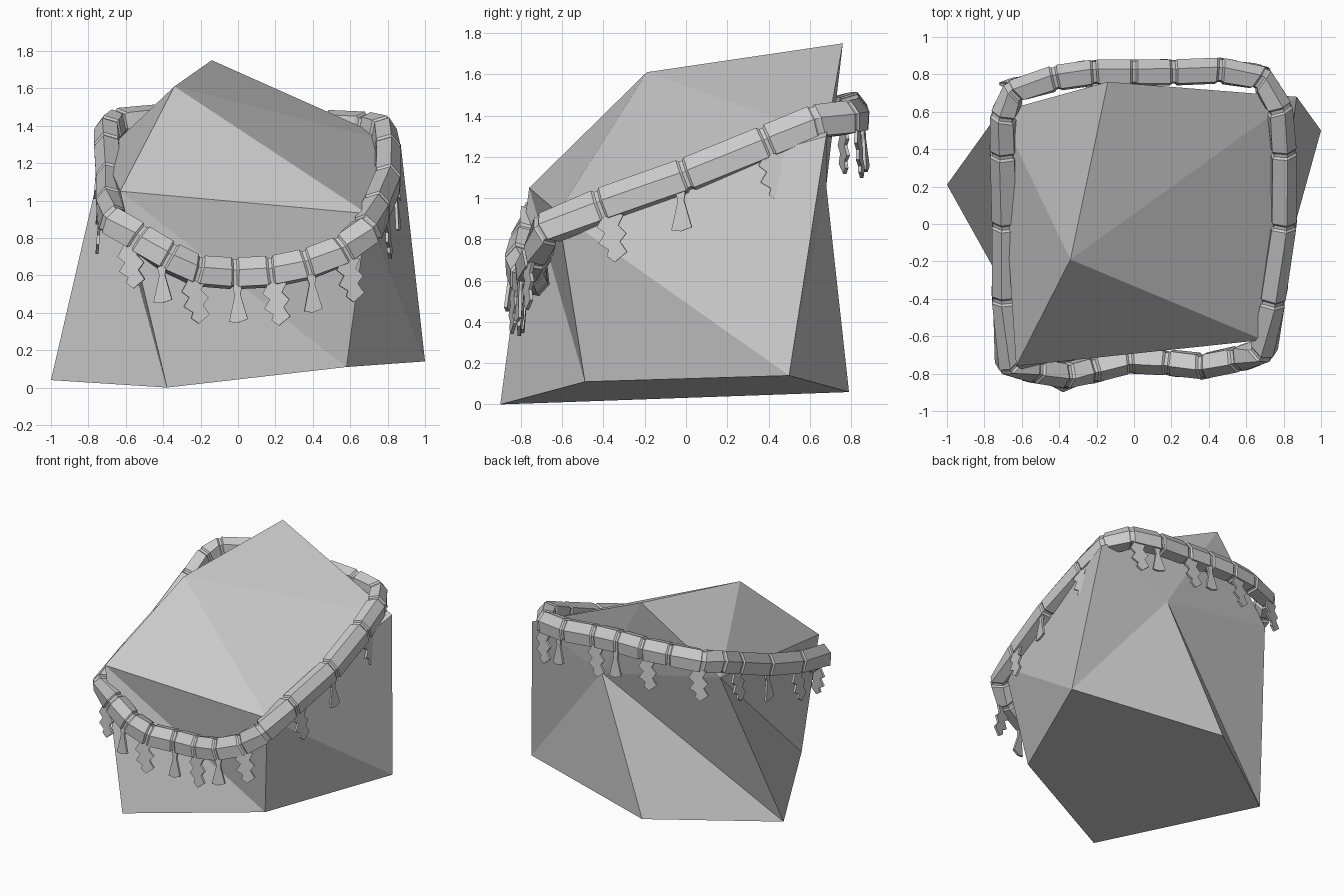
import bpy, bmesh
from mathutils import Vector
from mathutils.geometry import intersect_point_line

if "Cube" in bpy.data.objects:
    bpy.data.objects.remove(bpy.data.objects["Cube"])


def make_object(name, verts, faces):
    bm = bmesh.new()
    vs = [bm.verts.new(v) for v in verts]
    for f in faces:
        bm.faces.new([vs[i] for i in f])
    bmesh.ops.recalc_face_normals(bm, faces=bm.faces)
    mesh = bpy.data.meshes.new(name)
    bm.to_mesh(mesh)
    bm.free()
    ob = bpy.data.objects.new(name, mesh)
    bpy.context.collection.objects.link(ob)
    return ob


# Boulder: a distorted twelve-corner rock with one flat base
rock = {
    "B": (-.34, -.19, 1.61), "C": (-.63, -.76, 1.05), "D": (.69, -.62, .93),
    "E": (.87, .68, 1.30), "A": (-.14, .76, 1.75), "K": (-.72, .60, 1.25),
    "M": (.26, .68, 1.06), "F": (-1, .21, .04), "G": (-.38, -.90, 0),
    "H": (.58, -.49, .11), "I": (1, .50, .14), "J": (-.17, .79, .06),
}
keys = list(rock)
rock_faces = ("BCD BDE BEA BAK BKC MEI MIJ MJF MFK MKA MAE "
              "KFG KGC CGH CHD DHI DIE FGHIJ").split()
make_object("boulder", rock.values(), [[keys.index(c) for c in f] for f in rock_faces])

# Rope: closed loop of straight links with a pinched groove at each joint
path = [Vector(p) for p in (
    (-.67, -.75, .90), (-.53, -.78, .80), (-.37, -.81, .70), (-.22, -.78, .625),
    (-.02, -.73, .61), (.18, -.74, .62), (.37, -.76, .66), (.56, -.72, .735),
    (.69, -.68, .85), (.74, -.41, .965), (.80, 0, 1.11), (.80, .39, 1.27),
    (.78, .62, 1.37), (.68, .78, 1.39), (.46, .82, 1.40), (.21, .81, 1.42),
    (0, .81, 1.43), (-.21, .81, 1.43), (-.42, .78, 1.43), (-.64, .71, 1.41),
    (-.70, .58, 1.37), (-.70, .38, 1.28), (-.69, 0, 1.12), (-.69, -.40, .99))]
section = [(.07, .02), (.02, .085), (-.06, .06), (-.07, -.03), (-.02, -.085), (.065, -.07)]
n, k = len(path), len(section)
Z = Vector((0, 0, 1))

verts = []
for i, p in enumerate(path):
    back = (path[i - 1] - p).normalized()
    ahead = (path[(i + 1) % n] - p).normalized()
    tangent = (ahead - back).normalized()
    out = tangent.cross(Z).normalized()
    up = out.cross(tangent)
    for step, size in ((back * .02, 1), (back * .009, .86), (ahead * .009, .86), (ahead * .02, 1)):
        verts += [p + step + (out * a + up * b) * size for a, b in section]
rings = len(verts) // k
faces = [(r * k + j, r * k + (j + 1) % k, (r + 1) % rings * k + (j + 1) % k, (r + 1) % rings * k + j)
         for r in range(rings) for j in range(k)]
make_object("rope", verts, faces)

# Hanging outlines: (along rope, up)
zigzag = [(-.02, .02), (-.07, -.07), (-.03, -.10), (-.06, -.15), (-.01, -.18), (-.02, -.21), (.02, -.24),
          (.08, -.19), (.045, -.14), (.075, -.10), (.035, -.06), (.06, -.01)]
tassel = [(-.02, .02), (.015, .02), (.02, -.03), (.015, -.06), (.055, -.19), (0, -.21),
          (-.045, -.205), (-.015, -.06), (-.025, -.03)]


def rope_spot(x, y):
    """Closest rope point in plan, with the outward direction there."""
    target, best = Vector((x, y, 0)), None
    for i in range(n):
        a, b = path[i], path[(i + 1) % n]
        a2, b2 = Vector((a.x, a.y, 0)), Vector((b.x, b.y, 0))
        t = min(1, max(0, intersect_point_line(target, a2, b2)[1]))
        dist = (a2.lerp(b2, t) - target).length
        if best is None or dist < best[0]:
            best = (dist, a.lerp(b, t), (b2 - a2).normalized())
    return best[1], best[2]


def hang(name, x, y, outline):
    p, along = rope_spot(x, y)
    out = along.cross(Z)
    top = p + out * .045 - Z * .055
    m = len(outline)
    vs = [top + along * u + Z * v + out * (d - v * .08) for d in (-.008, .008) for u, v in outline]
    fs = [list(range(m)), list(range(m, 2 * m))]
    fs += [(i, (i + 1) % m, (i + 1) % m + m, i + m) for i in range(m)]
    make_object(name, vs, fs)


# Paper zigzags and tassels around the rope
for x, y in ((-.57, -.8), (-.24, -.8), (.2, -.8), (.59, -.75), (.78, -.36), (.84, .42), (.66, .84),
             (.18, .84), (-.26, .84), (-.64, .76), (-.72, .43), (-.72, -.34)):
    hang("paper_zigzag", x, y, zigzag)
for x, y in ((-.40, -.83), (0, -.75), (.39, -.78), (.82, -.02), (.5, .84), (.01, .84), (-.72, .04)):
    hang("tassel", x, y, tassel)
